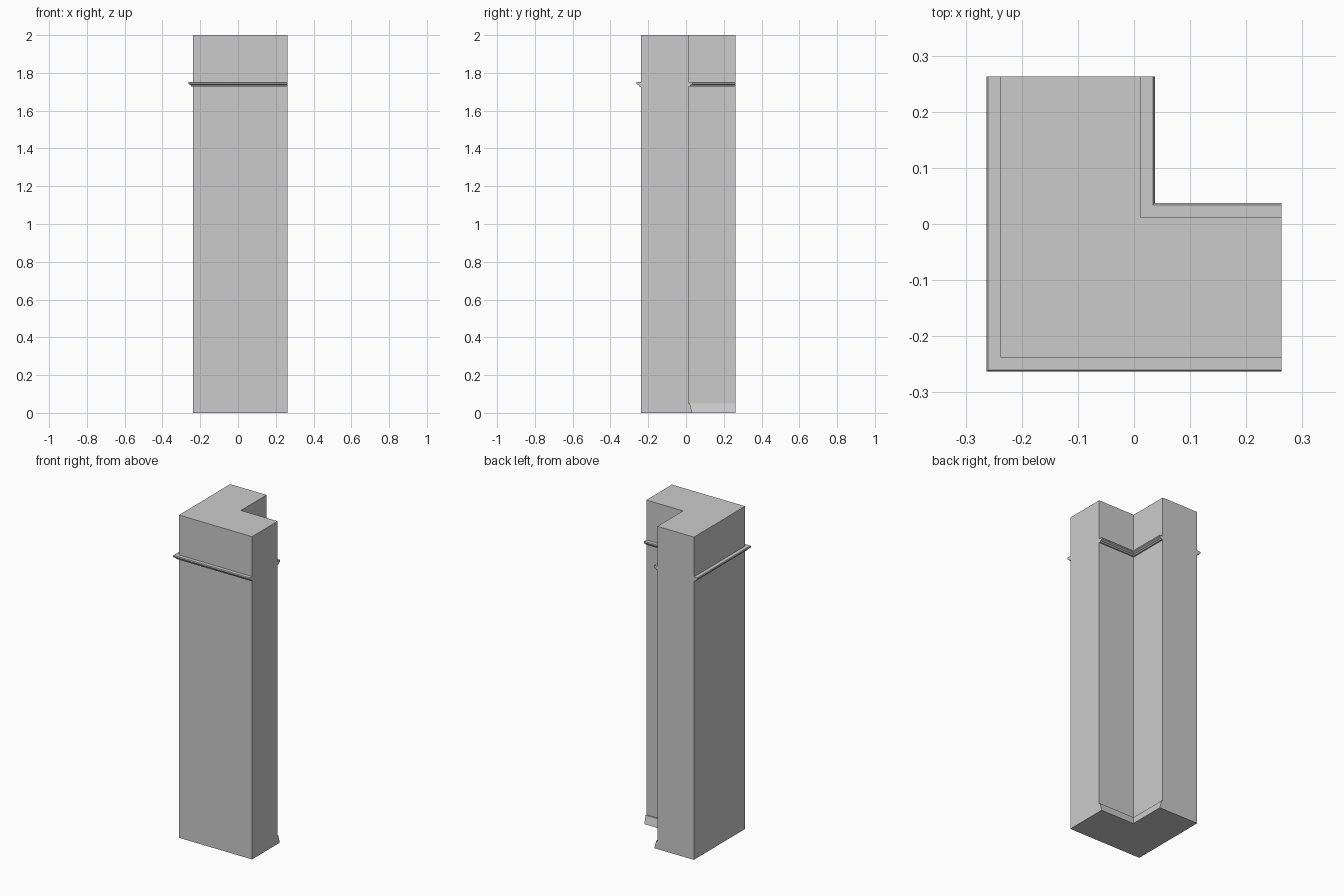
import bpy, bmesh

if "Cube" in bpy.data.objects:
    bpy.data.objects.remove(bpy.data.objects["Cube"])

OUT, INN, END = -0.238, 0.012, 0.263   # outer face, inner face, arm ends


def finish(bm, name, smooth=False):
    bmesh.ops.recalc_face_normals(bm, faces=bm.faces)
    mesh = bpy.data.meshes.new(name)
    bm.to_mesh(mesh)
    bm.free()
    obj = bpy.data.objects.new(name, mesh)
    bpy.context.collection.objects.link(obj)
    if smooth:
        bpy.ops.object.select_all(action='DESELECT')
        bpy.context.view_layer.objects.active = obj
        obj.select_set(True)
        bpy.ops.object.shade_smooth_by_angle()
    return obj


def trim(name, base, sign, profile):
    """Sweep a (depth, z) profile along both arms with a mitred corner."""
    bm = bmesh.new()
    rings = [[], [], []]
    for d, z in profile:
        p = base + sign * d
        for ring, (x, y) in zip(rings, ((END, p), (p, p), (p, END))):
            ring.append(bm.verts.new((x, y, z)))
    n = len(profile)
    for a, b in zip(rings, rings[1:]):
        for i in range(n):
            j = (i + 1) % n
            bm.faces.new((a[i], a[j], b[j], b[i]))
    bm.faces.new(rings[0])
    bm.faces.new(rings[2])
    return finish(bm, name, smooth=True)


# L-shaped corner wall
bm = bmesh.new()
outline = [(OUT, OUT), (END, OUT), (END, INN), (INN, INN), (INN, END), (OUT, END)]
foot = bm.faces.new([bm.verts.new((x, y, 0)) for x, y in outline])
ext = bmesh.ops.extrude_face_region(bm, geom=[foot], use_keep_orig=True)
tops = [v for v in ext["geom"] if isinstance(v, bmesh.types.BMVert)]
bmesh.ops.translate(bm, verts=tops, vec=(0, 0, 2))
finish(bm, "corner_wall")

# Picture rails outside and inside
rail = [(0, 1.728), (0.009, 1.728), (0.012, 1.735), (0.018, 1.738),
        (0.024, 1.742), (0.025, 1.748), (0.022, 1.753), (0, 1.753)]
trim("outer_rail", OUT, -1, rail)
trim("inner_rail", INN, 1, rail)

# Skirting board on the inner side only
skirting = [(0, 0), (0.021, 0), (0.017, 0.015), (0.012, 0.035), (0.008, 0.05), (0, 0.05)]
trim("inner_skirting", INN, 1, skirting)
